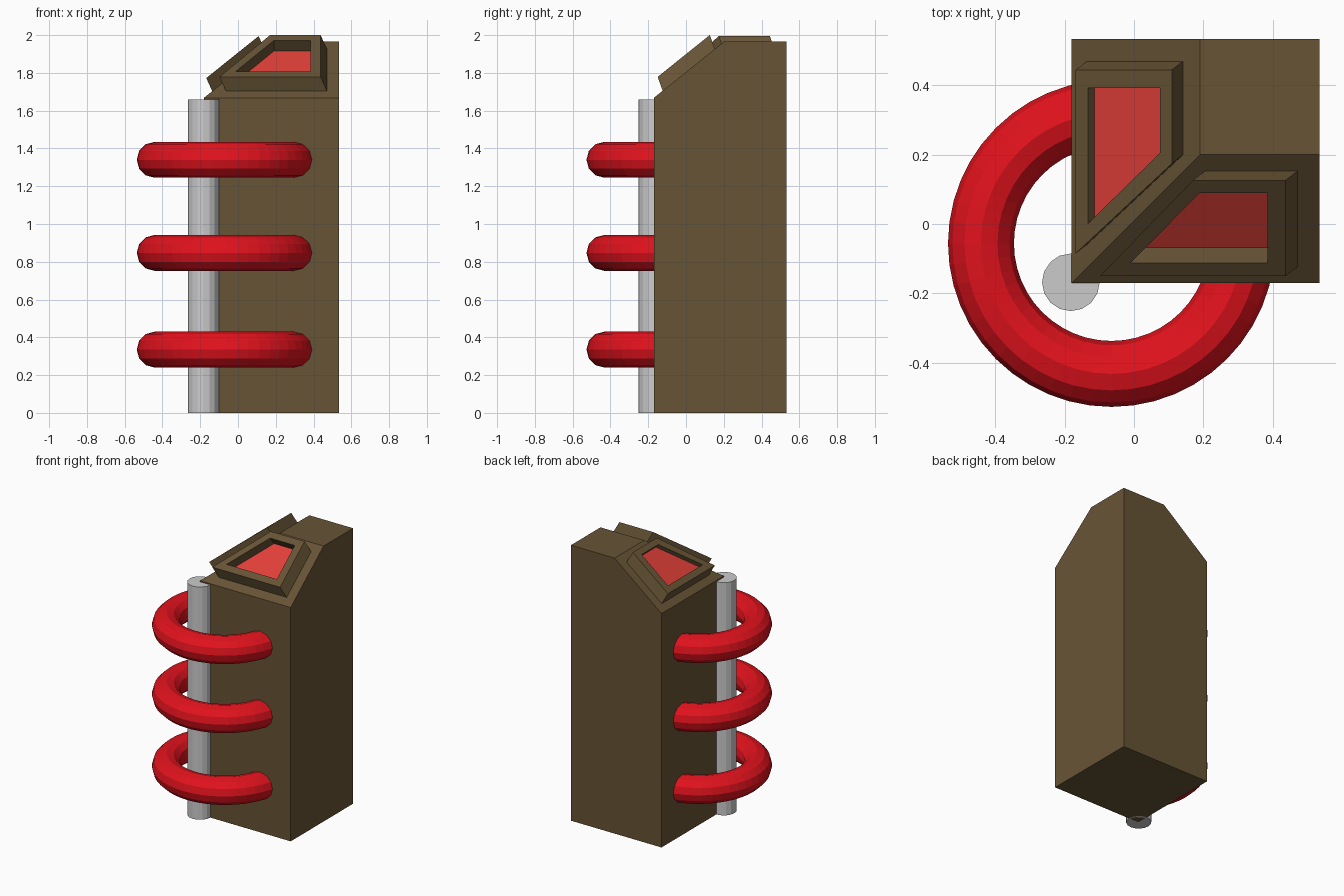
import bpy, bmesh, math
from mathutils import Vector

if "Cube" in bpy.data.objects:
    bpy.data.objects.remove(bpy.data.objects["Cube"])


def material(name, rgb):
    m = bpy.data.materials.new(name)
    m.diffuse_color = (*rgb, 1)
    m.use_nodes = True
    m.node_tree.nodes["Principled BSDF"].inputs["Base Color"].default_value = m.diffuse_color
    return m


brown = material("brown", (0.135, 0.088, 0.036))
red = material("red", (0.75, 0.006, 0.012))
glow = material("light_red", (0.75, 0.05, 0.04))

X0, X1, Y0, Y1 = -0.18, 0.535, -0.17, 0.533   # cabinet footprint
LOW, TOP, RUN = 1.668, 1.965, 0.37            # chamfer heights and depth
SLOPE = (TOP - LOW) / RUN


def mesh_object(name, bm, mats):
    bmesh.ops.recalc_face_normals(bm, faces=bm.faces)
    me = bpy.data.meshes.new(name)
    bm.to_mesh(me)
    bm.free()
    ob = bpy.data.objects.new(name, me)
    bpy.context.collection.objects.link(ob)
    for m in mats:
        me.materials.append(m)
    return ob


# Cabinet: a box with its front and left top edges sliced off
bm = bmesh.new()
bmesh.ops.create_cube(bm, size=1)
for v in bm.verts:
    v.co = (X1 if v.co.x > 0 else X0, Y1 if v.co.y > 0 else Y0, TOP if v.co.z > 0 else 0)
for normal in (Vector((0, -SLOPE, 1)), Vector((-SLOPE, 0, 1))):
    cut = bmesh.ops.bisect_plane(bm, geom=bm.verts[:] + bm.edges[:] + bm.faces[:], dist=1e-5,
                                 plane_co=(X0, Y0, LOW), plane_no=normal, clear_outer=True)
    edges = [e for e in cut["geom_cut"] if isinstance(e, bmesh.types.BMEdge)]
    bmesh.ops.contextual_create(bm, geom=edges)
mesh_object("cabinet", bm, [brown])


# Slanted window frames with a recessed pane
def window(name, axis, outer, inner, depth):
    normal = Vector((0, 0, 1))
    normal[axis] = -SLOPE
    normal.normalize()
    corner = Vector((X0, Y0, LOW))
    lift = 0.074

    def on_plane(p):
        return Vector((p[0], p[1], LOW + SLOPE * (p[axis] - corner[axis]) + lift / normal.z))

    lean = Vector((0.032, 0.025, -0.07))
    lean *= -lift / lean.dot(normal)
    bm = bmesh.new()
    top = [on_plane(p) for p in outer]
    rim = [on_plane(p) for p in inner]
    loops = [[p + lean for p in top], top, rim, [p - normal * depth for p in rim]]
    loops = [[bm.verts.new(p) for p in lp] for lp in loops]
    for a, b in zip(loops, loops[1:]):
        for i in range(4):
            j = (i + 1) % 4
            bm.faces.new((a[i], a[j], b[j], b[i]))
    bm.faces.new(loops[0])
    bm.faces.new(loops[-1]).material_index = 1
    mesh_object(name, bm, [brown, glow])


window("front_window", 1,
       [(-0.098, -0.15), (0.437, -0.15), (0.437, 0.126), (0.17, 0.126)],
       [(-0.011, -0.113), (0.385, -0.113), (0.385, 0.09), (0.19, 0.09)], 0.072)
window("left_window", 0,
       [(-0.168, -0.085), (-0.168, 0.444), (0.109, 0.444), (0.109, 0.174)],
       [(-0.132, 0.002), (-0.132, 0.392), (0.075, 0.392), (0.075, 0.205)], 0.03)

# Pole on the front left corner
bpy.ops.mesh.primitive_cylinder_add(vertices=16, radius=0.083, depth=1.66,
                                    location=(-0.182, -0.168, 0.83))
bpy.context.object.name = "corner_pole"

# Three rings running through the cabinet
for i, z in enumerate((0.335, 0.847, 1.34)):
    bpy.ops.mesh.primitive_torus_add(major_radius=0.376, minor_radius=0.095, major_segments=48,
                                     minor_segments=12, location=(-0.065, -0.056, z))
    ring = bpy.context.object
    ring.name = f"ring_{i + 1}"
    ring.data.materials.append(red)
    for p in ring.data.polygons:
        p.use_smooth = False
